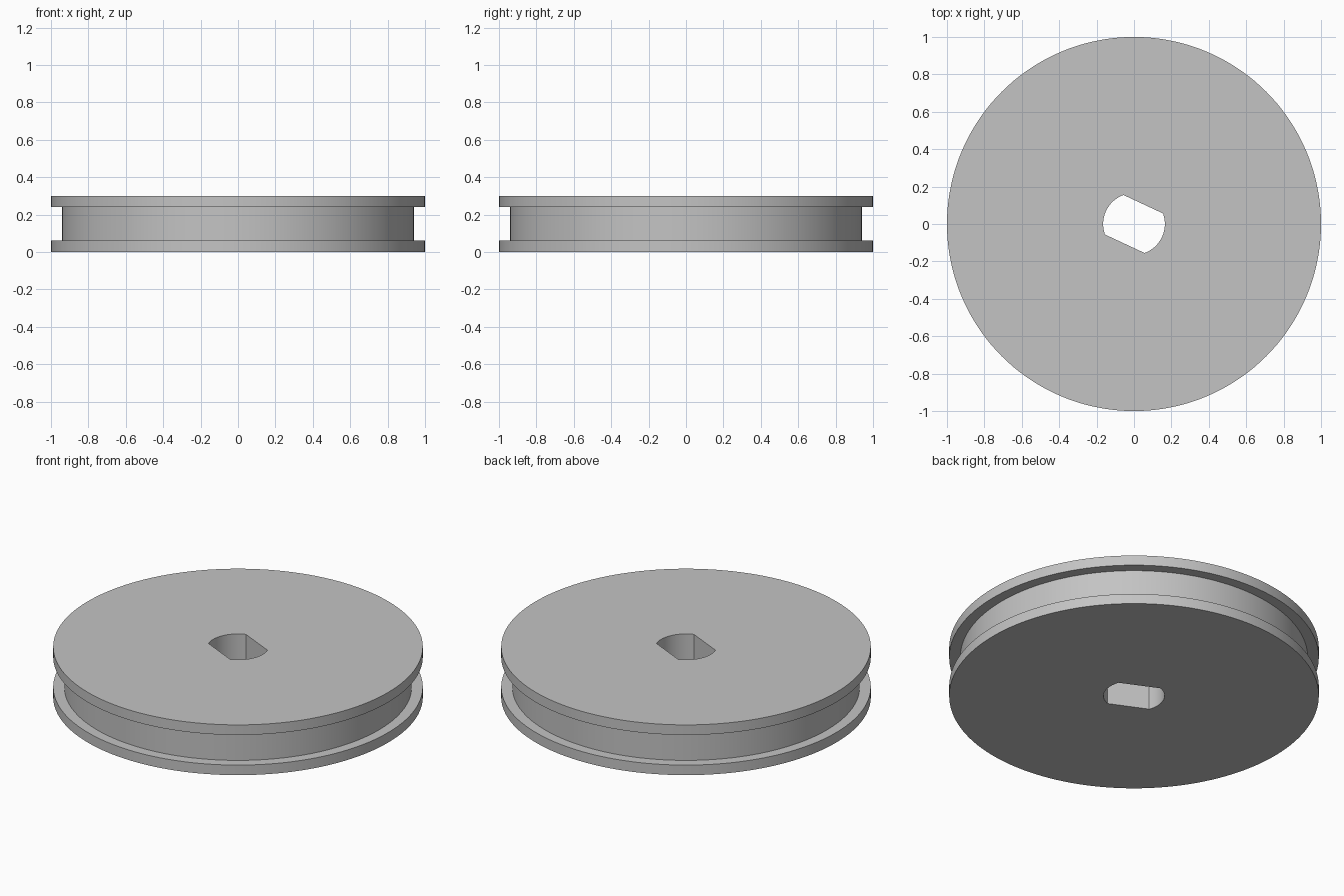
import bpy
import bmesh
from math import cos, sin, radians

cube = bpy.data.objects.get("Cube")
if cube:
    bpy.data.objects.remove(cube, do_unlink=True)

SEGMENTS = 144          # 2.5 degree steps land exactly on the bore corners
HEIGHT = 0.30
RIM_RADIUS = 1.0
GROOVE_RADIUS = 0.94
RIM_THICKNESS = 0.06
BORE_RADIUS = 0.165
FLAT_ANGLE = radians(65)
FLAT_DISTANCE = BORE_RADIUS * cos(radians(45))


def bore(angle):
    """Round shaft hole with two opposite flats."""
    return min(BORE_RADIUS, FLAT_DISTANCE / max(abs(cos(angle - FLAT_ANGLE)), 1e-6))


def circle(radius):
    return lambda angle: radius


rim, groove = circle(RIM_RADIUS), circle(GROOVE_RADIUS)
low, high = RIM_THICKNESS, HEIGHT - RIM_THICKNESS

# Closed cross-section: bore, lower rim, groove, upper rim
section = [(bore, 0), (rim, 0), (rim, low), (groove, low),
           (groove, high), (rim, high), (rim, HEIGHT), (bore, HEIGHT)]

bm = bmesh.new()
angles = [radians(360 * i / SEGMENTS) for i in range(SEGMENTS)]
rings = [[bm.verts.new((radius(a) * cos(a), radius(a) * sin(a), z)) for a in angles]
         for radius, z in section]
for k, ring in enumerate(rings):
    following = rings[(k + 1) % len(rings)]
    for i in range(SEGMENTS):
        j = (i + 1) % SEGMENTS
        bm.faces.new((ring[i], following[i], following[j], ring[j]))
bmesh.ops.recalc_face_normals(bm, faces=bm.faces)

mesh = bpy.data.meshes.new("grooved_wheel")
bm.to_mesh(mesh)
bm.free()
wheel = bpy.data.objects.new("grooved_wheel", mesh)
bpy.context.collection.objects.link(wheel)

# Plain grey material
grey = bpy.data.materials.new("grey")
grey.use_nodes = True
colour = (0.55, 0.55, 0.55, 1)
grey.diffuse_color = colour
for node in grey.node_tree.nodes:
    if node.type == "BSDF_PRINCIPLED":
        node.inputs["Base Color"].default_value = colour
mesh.materials.append(grey)

# Smooth round walls, crisp rims and bore corners
bpy.ops.object.select_all(action="DESELECT")
wheel.select_set(True)
bpy.context.view_layer.objects.active = wheel
bpy.ops.object.shade_smooth_by_angle(angle=radians(30))
